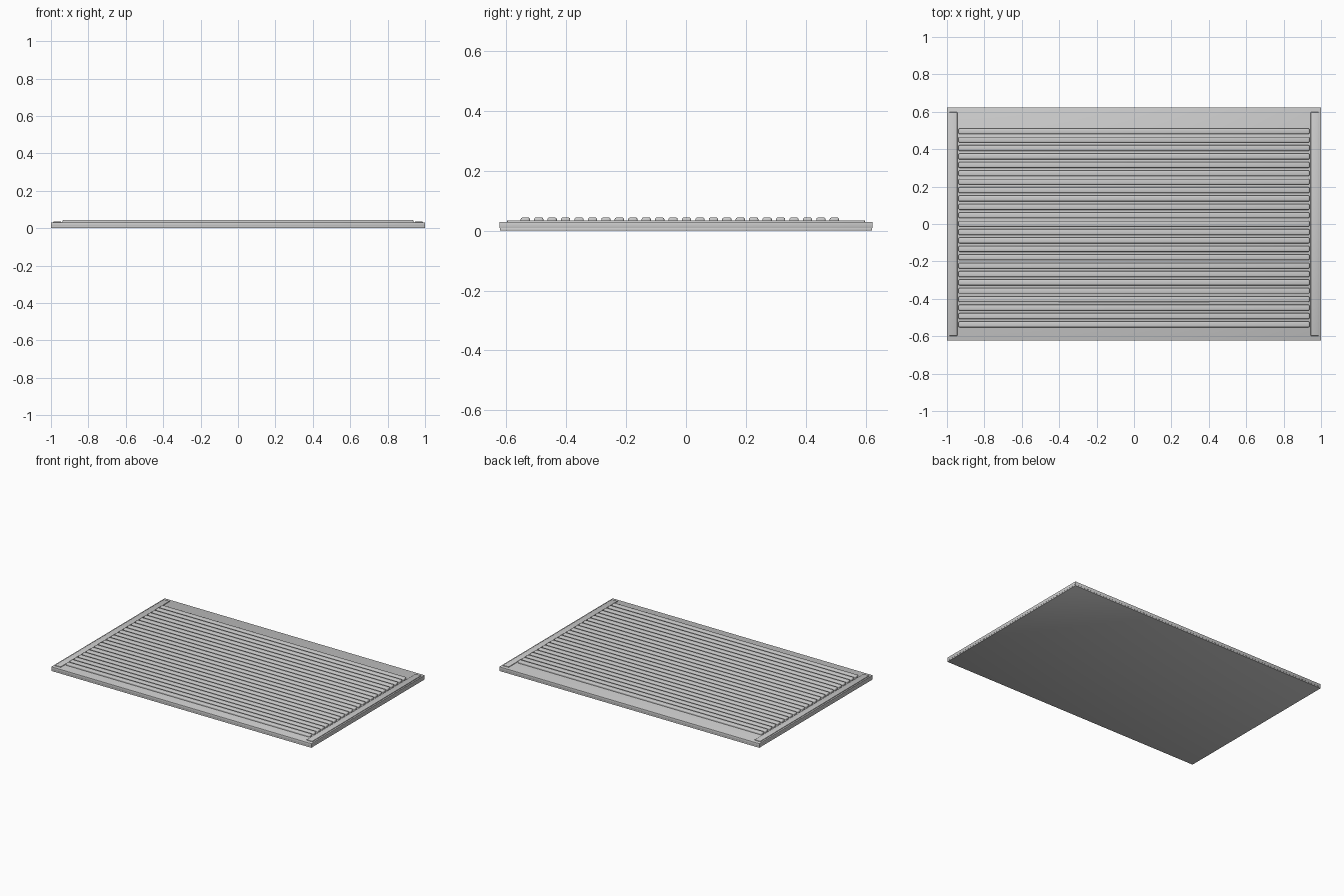
import bpy

if "Cube" in bpy.data.objects:
    bpy.data.objects.remove(bpy.data.objects["Cube"])

def rounded_box(name, lo, hi, bevel, segments=2):
    """Box between two corners with softened edges."""
    bpy.ops.mesh.primitive_cube_add(size=1, location=[(a + b) / 2 for a, b in zip(lo, hi)])
    ob = bpy.context.object
    ob.name = name
    ob.scale = [b - a for a, b in zip(lo, hi)]
    bpy.ops.object.transform_apply(location=False, rotation=False, scale=True)
    if bevel:
        mod = ob.modifiers.new("soft_edges", "BEVEL")
        mod.width = bevel
        mod.segments = segments
        bpy.ops.object.modifier_apply(modifier=mod.name)
        bpy.ops.object.shade_smooth_by_angle()
    return ob

# Thin backing layer and main slab
rounded_box("backing", (-0.999, -0.622, 0), (0.999, 0.622, 0.009), 0.001)
rounded_box("base_slab", (-1, -0.623, 0.008), (1, 0.623, 0.03), 0.002)

# Low border rails along both short sides
for side, x in (("left", -0.967), ("right", 0.967)):
    rounded_box(side + "_rail", (x - 0.0225, -0.598, 0.025), (x + 0.0225, 0.598, 0.035), 0.003)

# Row of raised ribs across the width
RIBS, FIRST, STEP = 24, -0.537, 0.0449
for i in range(RIBS):
    y = FIRST + i * STEP
    rounded_box(f"rib_{i + 1:02d}", (-0.938, y - 0.0155, 0.022), (0.938, y + 0.0155, 0.044), 0.006, 3)
